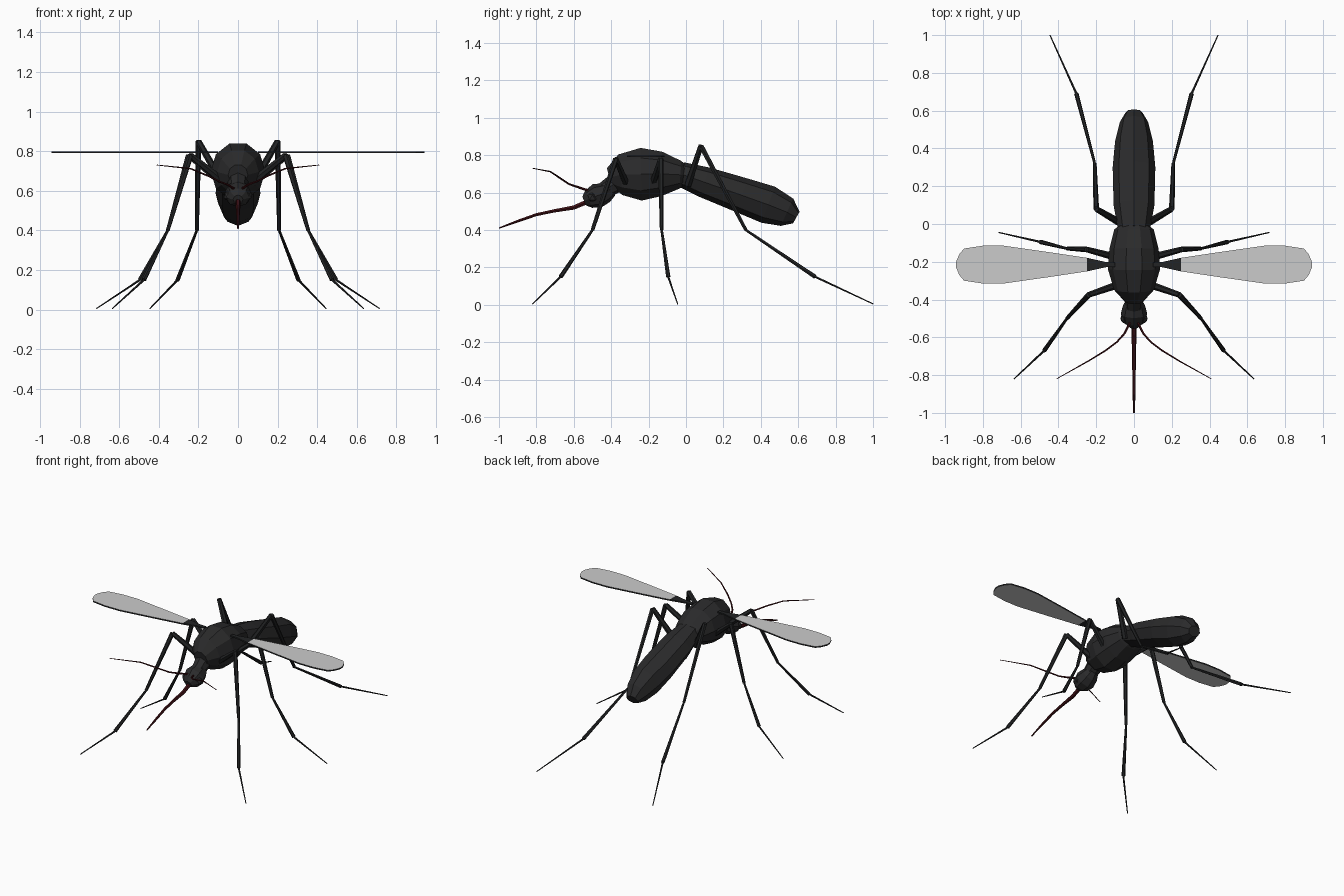
import bpy, bmesh, math
from mathutils import Vector

cube = bpy.data.objects.get("Cube")
if cube:
    bpy.data.objects.remove(cube, do_unlink=True)


def material(name, rgb):
    m = bpy.data.materials.new(name)
    m.use_nodes = True
    m.diffuse_color = (*rgb, 1)
    bsdf = m.node_tree.nodes["Principled BSDF"]
    bsdf.inputs["Base Color"].default_value = (*rgb, 1)
    bsdf.inputs["Roughness"].default_value = 0.8
    return m


BODY = material("charcoal", (0.023, 0.023, 0.024))
LEG = material("dark leg", (0.016, 0.017, 0.018))
RED = material("dark red", (0.05, 0.005, 0.007))
WING = material("wing grey", (0.6, 0.6, 0.6))


def loft(bm, points, radii, sides):
    """Skin elliptical rings of (width, height) radii along a path."""
    pts = [Vector(p) for p in points]
    rings = []
    for i, p in enumerate(pts):
        tangent = (pts[min(i + 1, len(pts) - 1)] - pts[max(i - 1, 0)]).normalized()
        side = tangent.cross(Vector((0, 0, 1))).normalized()
        up = side.cross(tangent)
        w, h = radii[i] if isinstance(radii[i], tuple) else (radii[i], radii[i])
        angles = [math.tau * k / sides for k in range(sides)]
        rings.append([bm.verts.new(p + side * w * math.cos(a) + up * h * math.sin(a)) for a in angles])
    for a, b in zip(rings, rings[1:]):
        for k in range(sides):
            n = (k + 1) % sides
            bm.faces.new((a[k], a[n], b[n], b[k]))
    bm.faces.new(rings[0])
    bm.faces.new(rings[-1])


def finish(name, bm, *mats):
    bmesh.ops.recalc_face_normals(bm, faces=bm.faces)
    mesh = bpy.data.meshes.new(name)
    bm.to_mesh(mesh)
    bm.free()
    for m in mats:
        mesh.materials.append(m)
    ob = bpy.data.objects.new(name, mesh)
    bpy.context.collection.objects.link(ob)
    return ob


def tube(name, points, radii, sides, mat):
    bm = bmesh.new()
    loft(bm, points, radii, sides)
    return finish(name, bm, mat)


def body_part(name, rows, sides):
    """Each row holds y, z, half width, half height."""
    tube(name, [(0, y, z) for y, z, w, h in rows], [(w, h) for y, z, w, h in rows], sides, BODY)


# Body sections
body_part("thorax", [(-.41, .68, .05, .055), (-.35, .695, .105, .115), (-.24, .698, .138, .148),
                     (-.13, .7, .13, .125), (-.03, .695, .105, .078), (.01, .69, .06, .045)], 10)
body_part("abdomen", [(-.03, .70, .085, .065), (.1, .655, .108, .083), (.3, .585, .113, .095),
                      (.44, .535, .1, .103), (.54, .495, .075, .08), (.59, .467, .045, .036)], 8)
body_part("neck", [(-.44, .61, .045, .045), (-.37, .655, .055, .055)], 8)
body_part("head", [(-.545, .555, .025, .025), (-.52, .565, .058, .05), (-.475, .583, .07, .066),
                   (-.43, .6, .058, .055), (-.4, .62, .04, .04)], 8)

# Mouthparts
proboscis = [(-.53, .55), (-.6, .52), (-.7, .503), (-.8, .482), (-.9, .447), (-1, .41)]
tube("proboscis", [(0, y, z) for y, z in proboscis], [.014, .013, .01, .009, .008, .004], 6, RED)

# Leg joints from hip to foot
legs = {
    "front": [(.08, -.32, .65), (.24, -.375, .78), (.355, -.5, .4), (.475, -.67, .15), (.635, -.82, .005)],
    "middle": [(.08, -.18, .64), (.25, -.135, .78), (.355, -.13, .4), (.495, -.095, .15), (.715, -.045, .005)],
    "hind": [(.08, .01, .64), (.2, .08, .85), (.208, .32, .4), (.305, .69, .15), (.445, 1, .005)],
}
segment_radii = [(.02, .015), (.015, .01), (.007, .012), (.006, .003)]
antenna = [(.02, -.52, .61), (.05, -.58, .63), (.09, -.625, .645), (.15, -.67, .675),
           (.24, -.725, .712), (.41, -.82, .73)]
# Wing outline: distance from centre, half chord
wing_rows = [(.1, .012), (.15, .014), (.25, .036), (.45, .066), (.69, .1), (.8, .1), (.9, .085), (.925, .055), (.942, .015)]

for label, s in (("left", 1), ("right", -1)):
    def flip(pts):
        return [(s * x, y, z) for x, y, z in pts]

    # Legs
    for leg, joints in legs.items():
        bm = bmesh.new()
        pts = flip(joints)
        for a, b, r in zip(pts, pts[1:], segment_radii):
            loft(bm, [a, b], r, 6)
        finish(f"{label}_{leg}_leg", bm, LEG)

    # Antennae
    tube(f"{label}_antenna", flip(antenna), [.007, .006, .005, .005, .004, .002], 5, RED)

    # Eyes
    bm = bmesh.new()
    bmesh.ops.create_icosphere(bm, subdivisions=1, radius=.03)
    bmesh.ops.translate(bm, verts=bm.verts, vec=(s * .045, -.5, .575))
    finish(f"{label}_eye", bm, BODY)

    # Wings: pale membrane, dark root and rim
    bm = bmesh.new()
    rows = [[bm.verts.new((s * x, -.215 + side * c, .79)) for side in (-1, 1)] for x, c in wing_rows]
    faces = [bm.faces.new((a[0], a[1], b[1], b[0])) for a, b in zip(rows, rows[1:])]
    top = bmesh.ops.extrude_face_region(bm, geom=faces, use_keep_orig=True)
    bmesh.ops.translate(bm, verts=[v for v in top["geom"] if isinstance(v, bmesh.types.BMVert)], vec=(0, 0, .009))
    bm.normal_update()
    for f in bm.faces:
        dark = abs(f.normal.z) < .5 or abs(f.calc_center_median().x) < .25
        f.material_index = 0 if dark else 1
    finish(f"{label}_wing", bm, LEG, WING)
